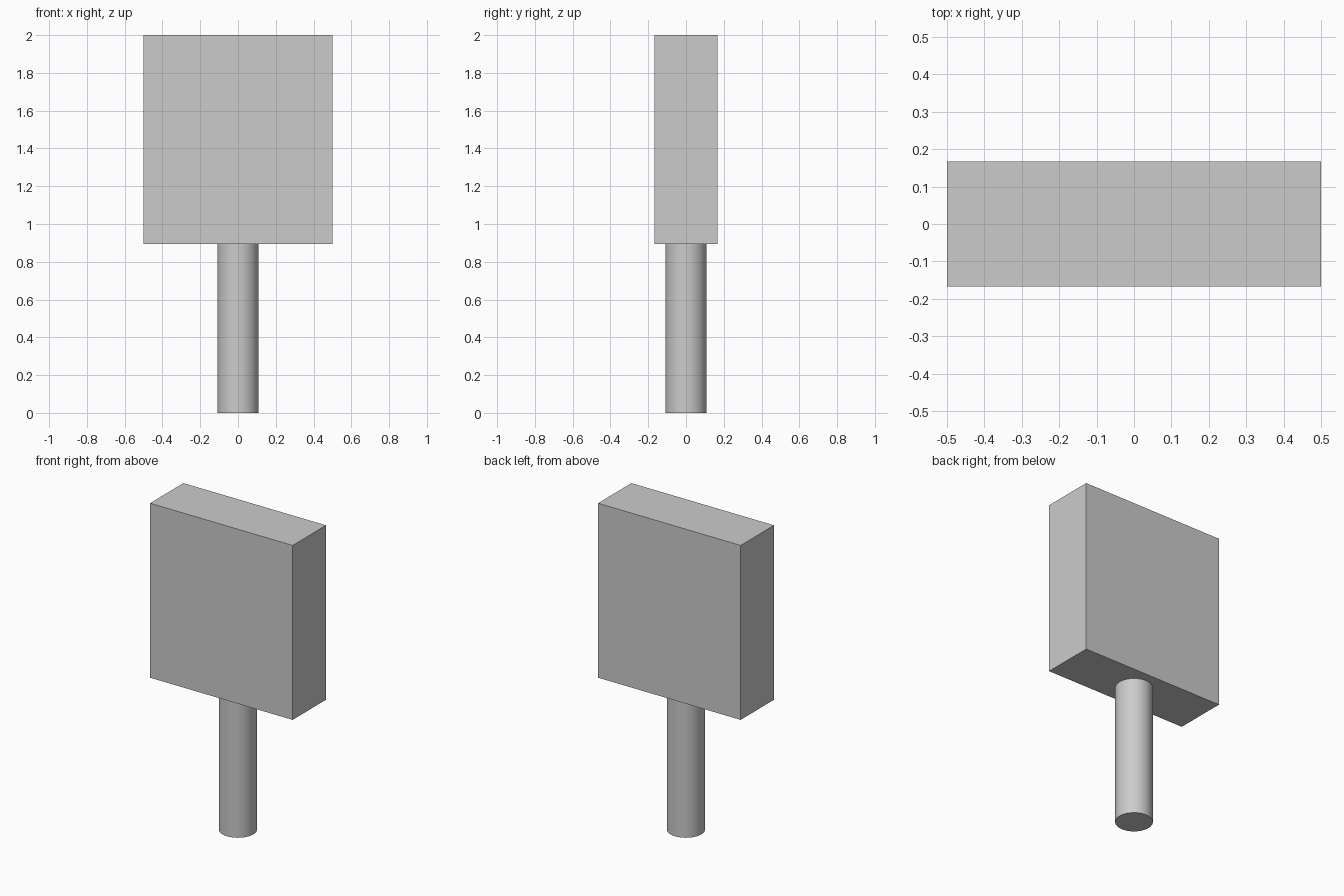
import bpy
import math

if "Cube" in bpy.data.objects:
    bpy.data.objects.remove(bpy.data.objects["Cube"])

HEIGHT = 2.0
HEAD_BOTTOM = 0.894
HEAD_WIDTH, HEAD_DEPTH = 1.0, 0.334
HANDLE_RADIUS = 0.109

# Block head
head_height = HEIGHT - HEAD_BOTTOM
bpy.ops.mesh.primitive_cube_add(size=1, location=(0, 0, HEAD_BOTTOM + head_height / 2))
head = bpy.context.object
head.name = "block_head"
head.scale = (HEAD_WIDTH, HEAD_DEPTH, head_height)
bpy.ops.object.transform_apply(location=False, rotation=False, scale=True)

# Round post from the ground to the underside of the head
bpy.ops.mesh.primitive_cylinder_add(vertices=32, radius=HANDLE_RADIUS, depth=HEAD_BOTTOM,
                                    location=(0, 0, HEAD_BOTTOM / 2))
post = bpy.context.object
post.name = "round_post"
bpy.ops.object.shade_smooth_by_angle(angle=math.radians(30))
